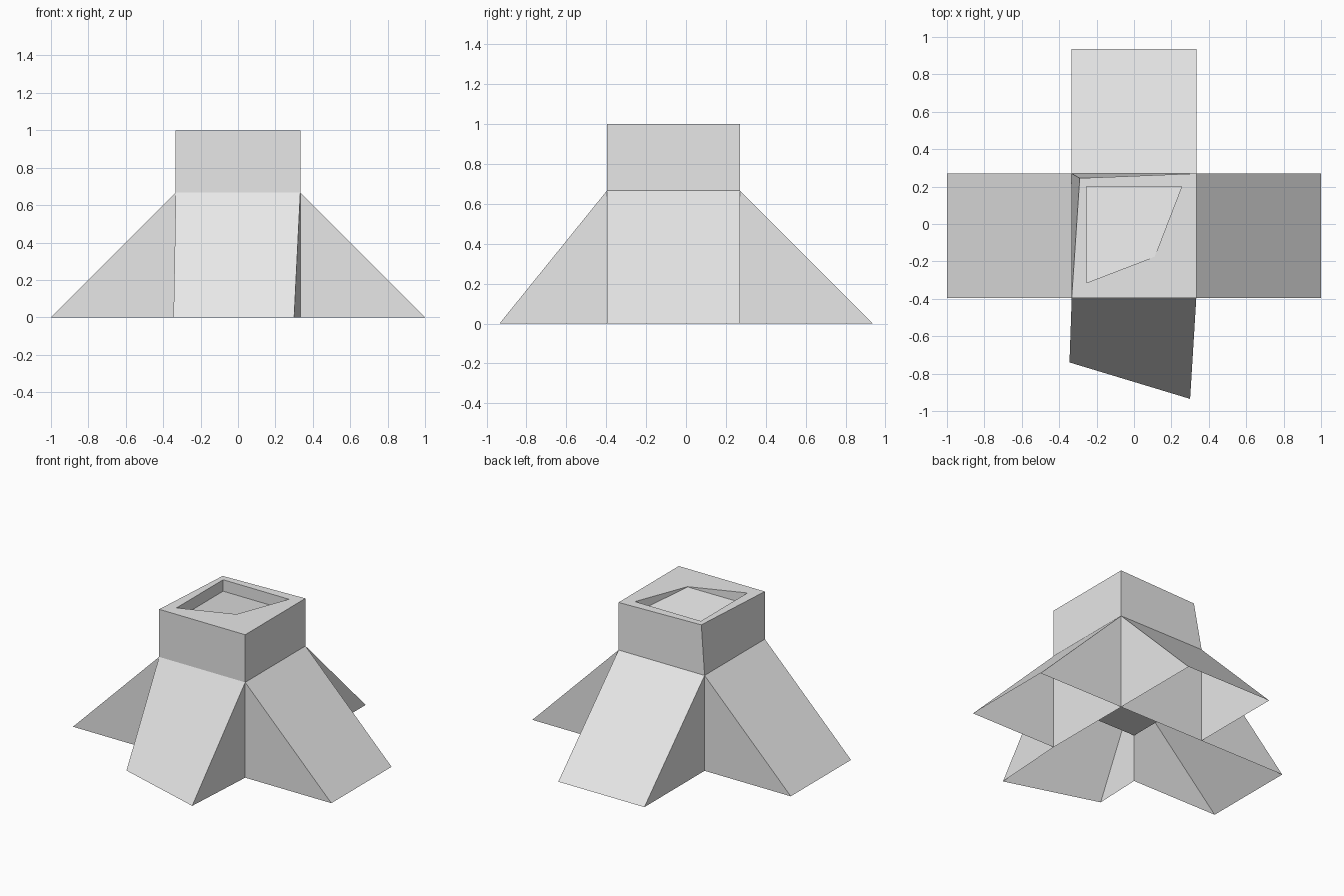
import bpy
import bmesh

if "Cube" in bpy.data.objects:
    bpy.data.objects.remove(bpy.data.objects["Cube"], do_unlink=True)

grey = bpy.data.materials.new("plain grey")
grey.use_nodes = True
grey.diffuse_color = (0.8, 0.8, 0.8, 1)
grey.node_tree.nodes["Principled BSDF"].inputs["Base Color"].default_value = (0.8, 0.8, 0.8, 1)

# Block footprint and heights
W, FRONT, BACK = 0.333, -0.396, 0.27
LOW, MID, TOP = 0.333, 0.667, 1.0


def finish(name, bm):
    mesh = bpy.data.meshes.new(name)
    bm.to_mesh(mesh)
    bm.free()
    mesh.materials.append(grey)
    obj = bpy.data.objects.new(name, mesh)
    bpy.context.collection.objects.link(obj)
    return obj


def ring(bm, points, z):
    return [bm.verts.new((x, y, z)) for x, y in points]


def bridge(bm, lower, upper):
    for i in range(len(lower)):
        j = (i + 1) % len(lower)
        bm.faces.new((lower[i], lower[j], upper[j], upper[i]))


def build_block():
    # Hollow-topped block, one top corner pulled inward
    bm = bmesh.new()
    base = [(-W, FRONT), (W, FRONT), (W, BACK), (-W, BACK)]
    rim = base[:3] + [(-0.29, 0.245)]
    pocket = [(-0.255, -0.315), (0.11, -0.175), (0.255, 0.2), (-0.255, 0.2)]
    bottom = ring(bm, base, LOW)
    middle = ring(bm, base, MID)
    top = ring(bm, rim, TOP)
    lip = ring(bm, pocket, TOP)
    floor = ring(bm, pocket, TOP - 0.08)
    floor[1].co.z = TOP - 0.002  # the floor rises to the rim at one corner
    bm.faces.new(bottom[::-1])
    for lower, upper in ((bottom, middle), (middle, top), (top, lip), (lip, floor)):
        bridge(bm, lower, upper)
    bm.faces.new(floor)
    finish("block", bm)


def build_leg(name, a, b, foot_a, foot_b, walled):
    # Wedge with an open underside; a to b runs counter-clockwise round the block
    bm = bmesh.new()
    top_a, top_b = ring(bm, (a, b), MID)
    in_a, in_b, out_a, out_b = ring(bm, (a, b, foot_a, foot_b), 0)
    bm.faces.new((out_a, out_b, top_b, top_a))
    bm.faces.new((in_a, out_a, top_a))
    bm.faces.new((out_b, in_b, top_b))
    if walled:
        low_a, low_b = ring(bm, (a, b), LOW)
        bm.faces.new((in_a, in_b, low_b, low_a))
    finish(name, bm)


build_block()
build_leg("front_leg", (-W, FRONT), (W, FRONT), (-0.345, -0.74), (0.3, -0.935), False)
build_leg("left_leg", (W, FRONT), (W, BACK), (1, FRONT), (1, BACK), True)
build_leg("back_leg", (W, BACK), (-W, BACK), (W, 0.936), (-W, 0.936), True)
build_leg("right_leg", (-W, BACK), (-W, FRONT), (-1, BACK), (-1, FRONT), False)
